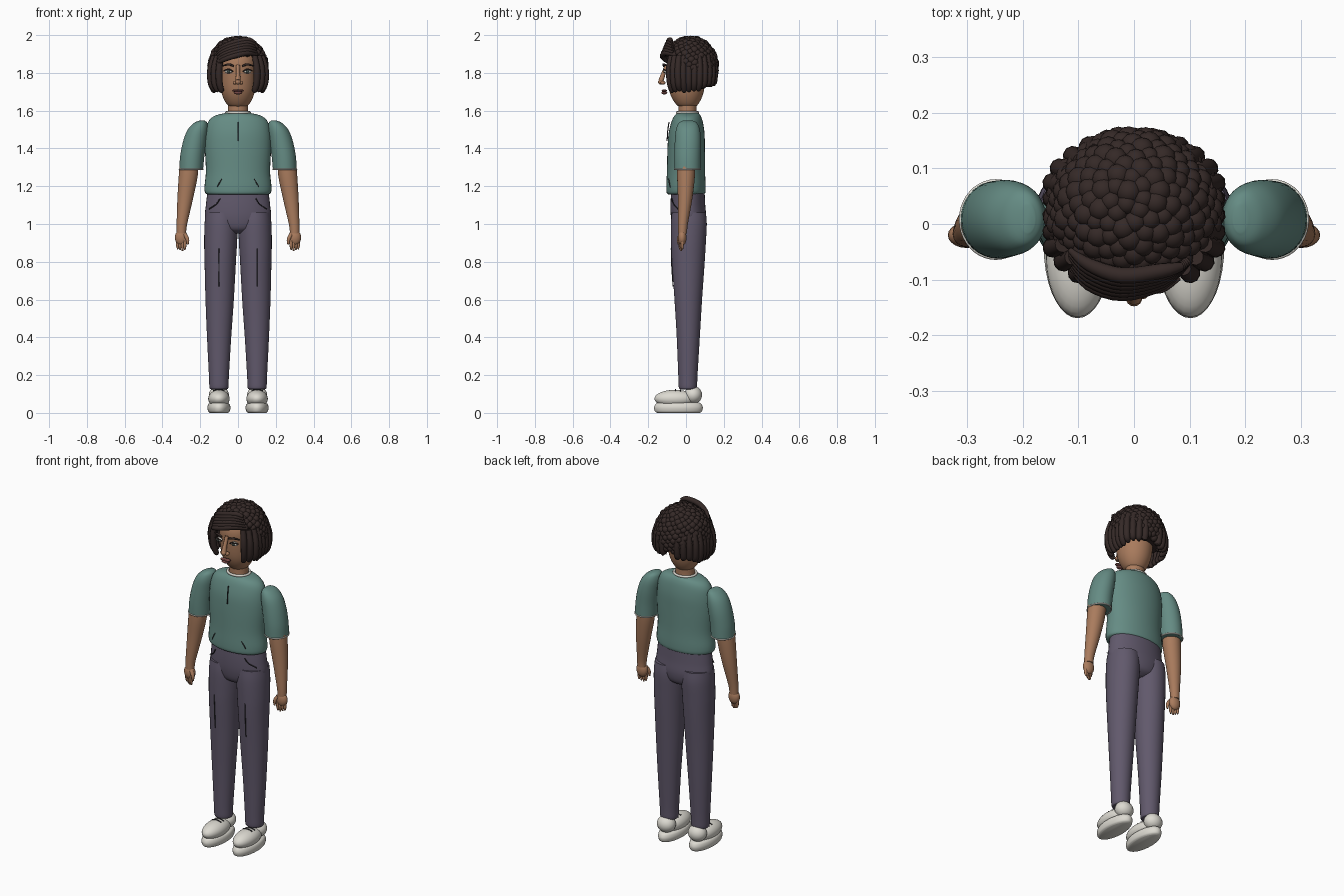
import bpy, bmesh, math, random
from mathutils import Vector, Matrix

random.seed(4)


def material(name, r, g, b):
    m = bpy.data.materials.new(name)
    m.diffuse_color = (r, g, b, 1)
    return m


SKIN = material("skin", 0.40, 0.20, 0.11)
HAIR = material("hair", 0.035, 0.022, 0.02)
SHIRT = material("shirt", 0.13, 0.26, 0.23)
PANTS = material("trousers", 0.12, 0.10, 0.15)
WHITE = material("white", 0.72, 0.70, 0.64)
LIP = material("lip", 0.17, 0.06, 0.055)
IRIS = material("iris", 0.05, 0.07, 0.06)
LINE = material("seam", 0.03, 0.03, 0.035)


def finish(name, bm, mat):
    bmesh.ops.recalc_face_normals(bm, faces=bm.faces)
    me = bpy.data.meshes.new(name)
    bm.to_mesh(me)
    bm.free()
    ob = bpy.data.objects.new(name, me)
    bpy.context.collection.objects.link(ob)
    me.materials.append(mat)
    bpy.ops.object.select_all(action='DESELECT')
    ob.select_set(True)
    bpy.context.view_layer.objects.active = ob
    bpy.ops.object.shade_smooth_by_angle(angle=math.radians(50))
    return ob


def spline(points, steps=5):
    """Catmull-Rom interpolation of tuples."""
    p = [Vector(q) for q in points]
    p = [p[0]] + p + [p[-1]]
    out = []
    for a, b, c, d in zip(p, p[1:], p[2:], p[3:]):
        for i in range(steps):
            t = i / steps
            out.append(0.5 * (2 * b + (c - a) * t + (2 * a - 5 * b + 4 * c - d) * t**2
                              + (3 * b - a - 3 * c + d) * t**3))
    return out + [p[-1]]


def skin_rings(bm, rings):
    vs = [[bm.verts.new(c) for c in ring] for ring in rings]
    n = len(vs[0])
    for a, b in zip(vs, vs[1:]):
        for i in range(n):
            bm.faces.new((a[i], a[(i + 1) % n], b[(i + 1) % n], b[i]))
    bm.faces.new(vs[0])
    bm.faces.new(vs[-1])


def loft(name, rows, mat, side=1, n=36):
    """Horizontal oval sections: (x, y, z, radius x, radius y)."""
    bm = bmesh.new()
    rings = []
    for x, y, z, rx, ry in spline(rows):
        rings.append([(side * x + rx * math.cos(2 * math.pi * i / n),
                       y + ry * math.sin(2 * math.pi * i / n), z) for i in range(n)])
    skin_rings(bm, rings)
    return finish(name, bm, mat)


def tubes(name, paths, mat, n=10):
    """Round strands: each path is a list of (x, y, z, radius)."""
    bm = bmesh.new()
    for path in paths:
        pts = spline(path, 4)
        rings = []
        for i, q in enumerate(pts):
            t = (pts[min(i + 1, len(pts) - 1)] - pts[max(i - 1, 0)]).to_3d().normalized()
            u = t.cross(Vector((0.2, 1, 0.1))).normalized()
            v = t.cross(u)
            rings.append([q.to_3d() + q[3] * (u * math.cos(2 * math.pi * k / n)
                          + v * math.sin(2 * math.pi * k / n)) for k in range(n)])
        skin_rings(bm, rings)
    return finish(name, bm, mat)


def ovals(name, items, mat, u=14, v=9):
    """Several ellipsoids (centre, radii) in one mesh."""
    bm = bmesh.new()
    for c, r in items:
        bmesh.ops.create_uvsphere(bm, u_segments=u, v_segments=v, radius=1,
                                  matrix=Matrix.Translation(c) @ Matrix.Diagonal((*r, 1)))
    return finish(name, bm, mat)


def band(name, x, y, z, rx, ry, r, mat, n=40):
    """Thin oval trim ring."""
    bpy.ops.mesh.primitive_torus_add(major_radius=1, minor_radius=r / rx, major_segments=n,
                                     minor_segments=8, location=(x, y, z))
    ob = bpy.context.object
    ob.name = name
    ob.scale = (rx, ry, rx)
    ob.data.materials.append(mat)
    bpy.ops.object.shade_smooth()


# Head and neck
loft("head", [(0, .008, 1.615, .025, .03), (0, .006, 1.63, .055, .055), (0, .004, 1.67, .079, .08),
              (0, .003, 1.72, .092, .095), (0, .005, 1.80, .098, .105), (0, .01, 1.87, .098, .108),
              (0, .015, 1.93, .07, .08), (0, .015, 1.95, .02, .03)], SKIN)
loft("neck", [(0, .01, 1.56, .058, .05), (0, .008, 1.60, .053, .048), (0, .01, 1.68, .052, .05)], SKIN)

# Face
tubes("nose_bridge", [[(0, -.103, 1.84, .010), (0, -.118, 1.80, .011), (0, -.132, 1.76, .014)]], SKIN)
ovals("nose_tip", [((0, -.133, 1.752), (.015, .015, .014)), ((.016, -.122, 1.748), (.012, .013, .010)),
                   ((-.016, -.122, 1.748), (.012, .013, .010))], SKIN)
ovals("lips", [((-.012, -.115, 1.706), (.020, .014, .007)), ((.012, -.115, 1.706), (.020, .014, .007)),
               ((0, -.115, 1.695), (.024, .016, .009))], LIP)
for s, side in ((-1, "right"), (1, "left")):
    ovals(side + "_eye", [((s * .05, -.104, 1.808), (.021, .013, .011))], WHITE)
    ovals(side + "_iris", [((s * .05, -.115, 1.808), (.008, .005, .009))], IRIS)
    tubes(side + "_eyelids", [[(s * .026, -.112, 1.807, .003), (s * .05, -.119, 1.819, .004),
                               (s * .076, -.103, 1.811, .003)]], HAIR)
    tubes(side + "_eyebrow", [[(s * .022, -.118, 1.836, .005), (s * .05, -.118, 1.845, .006),
                               (s * .082, -.098, 1.836, .003)]], HAIR)

# Hair: under cap of curls over an ellipsoid, hanging side locks, swept fringe
C, R = Vector((0, .025, 1.835)), Vector((.141, .129, .144))
curls, N = [], 380
for i in range(N):
    h = 1 - 2 * (i + .5) / N
    a = i * 2.399963
    q = math.sqrt(1 - h * h)
    d = Vector((q * math.cos(a), q * math.sin(a), h))
    p = C + Vector((d.x * R.x, d.y * R.y, d.z * R.z))
    low = 1.895 if p.y < -.045 and abs(p.x) < .11 else (1.82 if p.y < .04 else 1.765)
    if p.z > low:
        k = random.uniform(.018, .0235)
        curls.append((p, (k, k, k * .95)))
ovals("hair_curls", curls, HAIR, 12, 8)
loft("hair_cap", [(0, .05, 1.76, .112, .088), (0, .045, 1.80, .124, .098), (0, .04, 1.88, .128, .105),
                  (0, .025, 1.94, .10, .095), (0, .025, 1.975, .03, .03)], HAIR)
locks = []
for s in (-1, 1):
    for i in range(11):
        a = math.radians(-52 + i * 12.5)
        x, y = math.cos(a), math.sin(a)
        x = min(1, x * 1.12)
        bottom = 1.695 + .004 * (i % 3) + max(0, i - 5) * .008
        r = .018
        locks.append([(s * .128 * x, .02 + .125 * y, 1.89, r * .8), (s * .145 * x, .02 + .137 * y, 1.82, r),
                      (s * .143 * x, .02 + .132 * y, 1.75, r), (s * .128 * x, .02 + .12 * y, bottom + .012, r * .8),
                      (s * .123 * x, .02 + .117 * y, bottom, .005)])
tubes("hair_locks", locks, HAIR)
fringe = []
for i in range(6):
    f = i * .014
    fringe.append([(.10 - f * .2, -.062 - f * .2, 1.895 + f, .008), (.05, -.105 + f * .3, 1.905 + f, .014),
                   (-.02, -.124 + f * .45, 1.89 + f, .015), (-.08, -.108 + f * .5, 1.868 + f, .012),
                   (-.115, -.075 + f * .4, 1.845 + f, .005)])
tubes("hair_fringe", fringe, HAIR)

# Shirt
loft("shirt_body", [(0, 0, 1.155, .155, .09), (0, 0, 1.165, .174, .102), (0, 0, 1.20, .177, .104),
                    (0, 0, 1.28, .170, .101), (0, .001, 1.40, .175, .099), (0, .003, 1.48, .172, .095),
                    (0, .006, 1.54, .158, .083), (0, .008, 1.572, .125, .07), (0, .01, 1.588, .065, .055)],
     SHIRT)
band("collar", 0, .008, 1.59, .062, .055, .007, WHITE)
tubes("shirt_seams", [[(0, -.090, 1.56 - .02, .003), (0, -.097, 1.49, .003), (0, -.100, 1.44, .003)],
                      [(.085, -.092, 1.24, .002), (.10, -.088, 1.215, .003), (.11, -.084, 1.195, .002)],
                      [(-.085, -.092, 1.24, .002), (-.10, -.088, 1.215, .003), (-.11, -.084, 1.195, .002)]],
      LINE, 6)

# Trousers
loft("trouser_hips", [(0, .01, 1.18, .160, .088), (0, .01, 1.10, .170, .092), (0, .014, 1.03, .172, .093),
                      (0, .015, .975, .125, .08), (0, .015, .95, .05, .045)], PANTS)

for s, side in ((-1, "right"), (1, "left")):
    # Arm
    loft(side + "_sleeve", [(.19, .01, 1.548, .012, .025), (.198, .01, 1.535, .035, .048),
                            (.212, .01, 1.50, .054, .063), (.228, .01, 1.44, .062, .069),
                            (.242, .008, 1.36, .064, .070), (.248, .008, 1.288, .063, .069)], SHIRT, s)
    band(side + "_sleeve_trim", s * .248, .008, 1.29, .062, .068, .004, WHITE)
    loft(side + "_forearm", [(.258, .002, 1.33, .049, .048), (.264, 0, 1.25, .050, .047),
                             (.280, -.005, 1.13, .041, .038), (.297, -.016, 1.0, .028, .026),
                             (.30, -.018, .95, .025, .023)], SKIN, s)
    # Hand
    ovals(side + "_palm", [((s * .30, -.02, .928), (.034, .023, .042))], SKIN, 20, 12)
    digits = [[(s * (.281 + j * .013), -.03 + j * .004, .92, .009), (s * (.281 + j * .013), -.032 + j * .004, .885, .008),
               (s * (.282 + j * .012), -.03 + j * .004, .857 + .005 * abs(j - 1), .004)] for j in range(4)]
    digits.append([(s * .282, -.03, .945, .011), (s * .268, -.038, .92, .010), (s * .266, -.04, .892, .005)])
    tubes(side + "_fingers", digits, SKIN)

    # Leg
    loft(side + "_trouser_leg", [(.088, .015, 1.06, .083, .090), (.089, .015, 1.0, .088, .095),
                                 (.092, .013, .90, .087, .092), (.094, .012, .80, .083, .087),
                                 (.097, .012, .60, .075, .073), (.100, .012, .40, .064, .061),
                                 (.101, .01, .20, .053, .051), (.101, .01, .135, .050, .048),
                                 (.101, .01, .125, .042, .040)], PANTS, s)
    tubes(side + "_trouser_seams", [[(s * .10, -.079, .87, .002), (s * .10, -.075, .77, .003), (s * .10, -.069, .67, .002)],
                                    [(s * .095, -.075, 1.135, .003), (s * .115, -.066, 1.105, .003),
                                     (s * .152, -.042, 1.08, .003)]], LINE, 6)

    # Shoe
    loft(side + "_shoe_sole", [(.101, -.04, 0, .048, .112), (.101, -.04, .008, .057, .124),
                               (.101, -.04, .028, .061, .129), (.101, -.04, .046, .056, .122),
                               (.101, -.04, .054, .045, .11)], WHITE, s)
    ovals(side + "_shoe_upper", [((s * .101, -.058, .075), (.057, .109, .047))], WHITE, 28, 16)
    ovals(side + "_shoe_heel", [((s * .101, .038, .095), (.053, .047, .047))], WHITE, 24, 14)
    tubes(side + "_shoe_laces", [[(s * .101 - .03, y, z - .007, .003), (s * .101, y, z, .003),
                                  (s * .101 + .03, y, z - .007, .003)]
                                 for y, z in ((-.03, .122), (-.055, .124))], LINE, 6)
